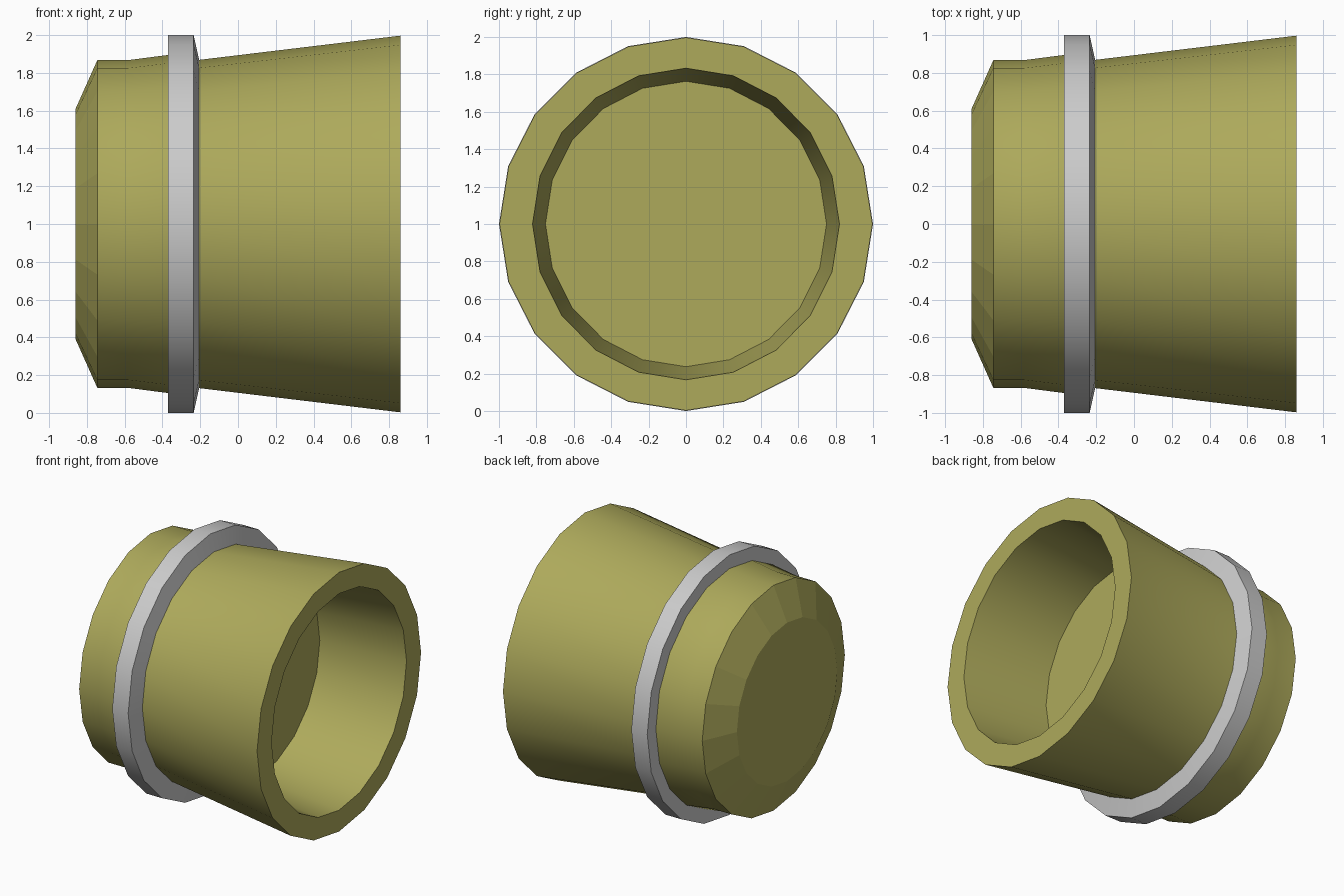
import bpy, bmesh
from math import cos, sin, pi, radians

if "Cube" in bpy.data.objects:
    bpy.data.objects.remove(bpy.data.objects["Cube"])

SIDES = 20


def lathe(name, profile, mat, closed=False, flat_bands=()):
    """Revolve (x, radius, y_scale) points about the x axis at z = 1."""
    bm = bmesh.new()
    rings = []
    for x, r, sy in profile:
        rings.append([bm.verts.new((x, r * sy * cos(2 * pi * i / SIDES),
                                    1 + r * sin(2 * pi * i / SIDES)))
                      for i in range(SIDES)])
    pairs = list(zip(rings, rings[1:]))
    if closed:
        pairs.append((rings[-1], rings[0]))
    flat = []
    for k, (a, b) in enumerate(pairs):
        for i in range(SIDES):
            j = (i + 1) % SIDES
            f = bm.faces.new((a[i], a[j], b[j], b[i]))
            if k in flat_bands:
                flat.append(f)
    if not closed:
        bm.faces.new(rings[0])
        bm.faces.new(rings[-1])
    bmesh.ops.recalc_face_normals(bm, faces=bm.faces)
    bm.faces.index_update()
    flat_ids = [f.index for f in flat]
    me = bpy.data.meshes.new(name)
    bm.to_mesh(me)
    bm.free()
    ob = bpy.data.objects.new(name, me)
    bpy.context.collection.objects.link(ob)
    bpy.context.view_layer.objects.active = ob
    ob.select_set(True)
    bpy.ops.object.shade_smooth_by_angle(angle=radians(24))
    ob.select_set(False)
    for i in flat_ids:
        me.polygons[i].use_smooth = False
    me.materials.append(mat)
    return ob


def material(name, rgb):
    m = bpy.data.materials.new(name)
    m.diffuse_color = (*rgb, 1)
    m.use_nodes = True
    m.node_tree.nodes["Principled BSDF"].inputs["Base Color"].default_value = m.diffuse_color
    return m


olive = material("olive", (0.42, 0.40, 0.105))
grey = material("grey", (0.55, 0.55, 0.55))

# Cup body: closed chamfered end, flared wall, rim, tapered cavity and floor
lathe("cup_body", [
    (-0.86, 0.61, 1), (-0.745, 0.867, 1), (-0.585, 0.867, 1),
    (-0.37, 0.895, 1), (-0.205, 0.869, 1), (0.86, 0.997, 1),
    (0.86, 0.833, 0.985), (0.17, 0.763, 0.985),
], olive, flat_bands=(0,))

# Raised band round the body, bevelled towards the open end
lathe("band", [
    (-0.37, 0.86, 1), (-0.37, 1.0, 1), (-0.235, 1.0, 1), (-0.205, 0.865, 1),
], grey, closed=True)
